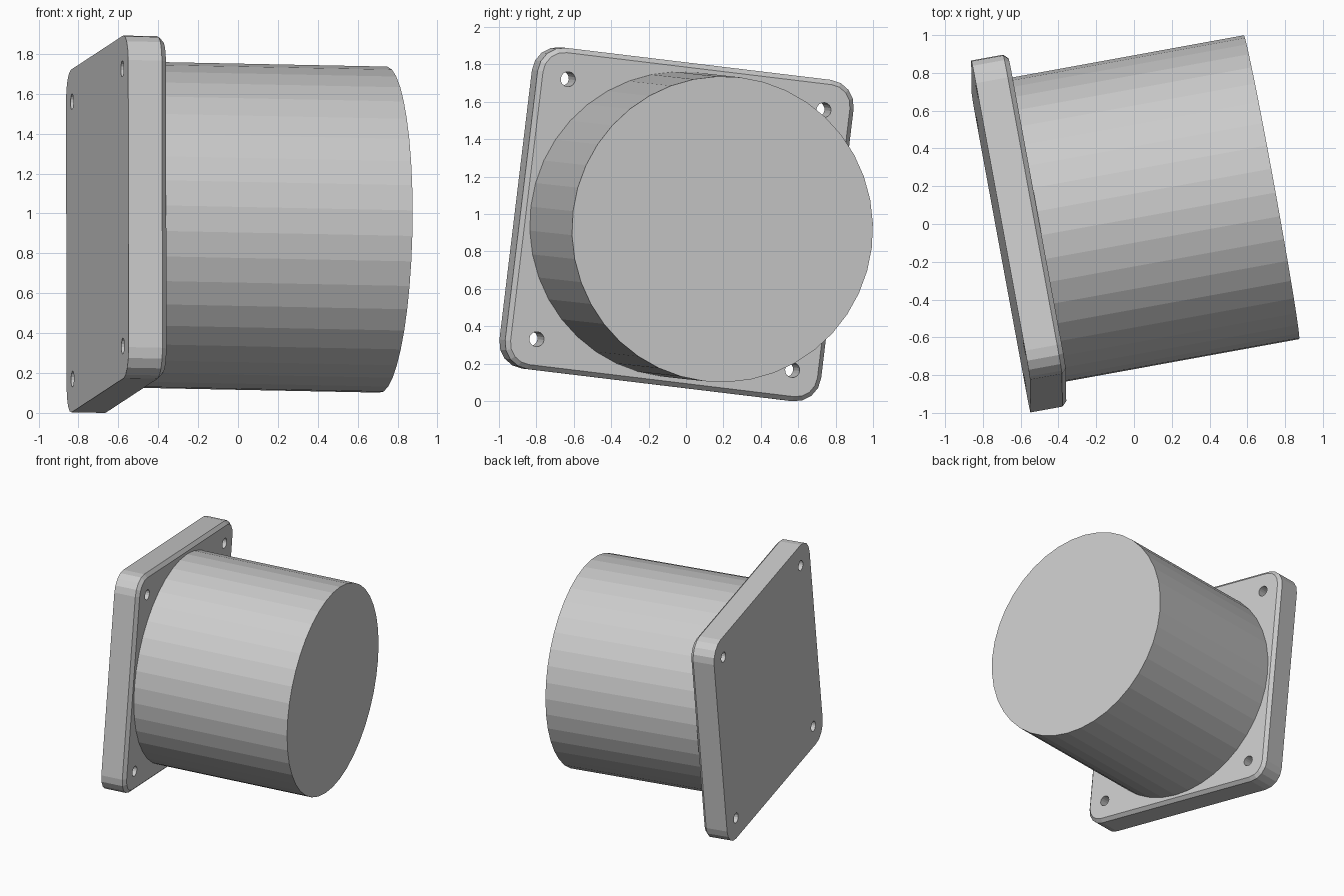
import bpy, bmesh, math
from mathutils import Matrix, Vector

if "Cube" in bpy.data.objects:
    bpy.data.objects.remove(bpy.data.objects["Cube"])

HALF, CORNER, THICK, CHAMFER = 0.865, 0.14, 0.197, 0.025
HOLE_AT, HOLE_R = 0.70, 0.04
DRUM_R, DRUM_END = 0.818, 1.457

grey = bpy.data.materials.new("light grey")
grey.use_nodes = True
grey.diffuse_color = (0.6, 0.6, 0.6, 1)
grey.node_tree.nodes["Principled BSDF"].inputs["Base Color"].default_value = grey.diffuse_color

# Tilted frame: local z is the drum axis, local y the plate's upright edge
axis = Vector((1, 0.182, -0.02)).normalized()
up = Vector((0, 0.12, 0.993))
up = (up - axis * up.dot(axis)).normalized()
side = up.cross(axis)
frame = Matrix((side, up, axis)).transposed().to_4x4()
frame.translation = (-0.705, -0.066, 0.9475)


def make(name, bm):
    bmesh.ops.recalc_face_normals(bm, faces=bm.faces)
    mesh = bpy.data.meshes.new(name)
    bm.to_mesh(mesh)
    bm.free()
    mesh.materials.append(grey)
    ob = bpy.data.objects.new(name, mesh)
    ob.matrix_world = frame
    bpy.context.collection.objects.link(ob)
    return ob


def add_cylinder(bm, x, y, z0, z1, radius, sides):
    bmesh.ops.create_cone(bm, cap_ends=True, segments=sides, radius1=radius, radius2=radius,
                          depth=z1 - z0, matrix=Matrix.Translation((x, y, (z0 + z1) / 2)))


def rounded_square(half, r, z, steps=4):
    points = []
    for quarter in range(4):
        mid = math.radians(45 + 90 * quarter)
        cx = math.copysign(half - r, math.cos(mid))
        cy = math.copysign(half - r, math.sin(mid))
        for i in range(steps + 1):
            t = math.pi / 2 * (quarter + i / steps)
            points.append((cx + r * math.cos(t), cy + r * math.sin(t), z))
    return points


# Mounting plate with a chamfer on the drum side
bm = bmesh.new()
rings = [[bm.verts.new(p) for p in rounded_square(HALF - c, CORNER - c, z)]
         for c, z in ((0, 0), (0, THICK - CHAMFER), (CHAMFER, THICK))]
for low, high in zip(rings, rings[1:]):
    n = len(low)
    for i in range(n):
        j = (i + 1) % n
        bm.faces.new((low[i], low[j], high[j], high[i]))
bm.faces.new(rings[0][::-1])
bm.faces.new(rings[-1])
plate = make("mounting_plate", bm)

# Four bolt holes through the plate
bm = bmesh.new()
for sx in (-1, 1):
    for sy in (-1, 1):
        add_cylinder(bm, sx * HOLE_AT, sy * HOLE_AT, -0.1, THICK + 0.1, HOLE_R, 16)
cutter = make("hole_cutter", bm)
cutter.hide_render = True
cut = plate.modifiers.new("bolt_holes", 'BOOLEAN')
cut.operation = 'DIFFERENCE'
cut.solver = 'EXACT'
cut.object = cutter
bpy.context.view_layer.update()
graph = bpy.context.evaluated_depsgraph_get()
drilled = bpy.data.meshes.new_from_object(plate.evaluated_get(graph))
plate.modifiers.clear()
plate.data = drilled
bpy.data.objects.remove(cutter)

# Drum
bm = bmesh.new()
add_cylinder(bm, 0, 0, THICK - 0.01, DRUM_END, DRUM_R, 40)
make("drum", bm)
